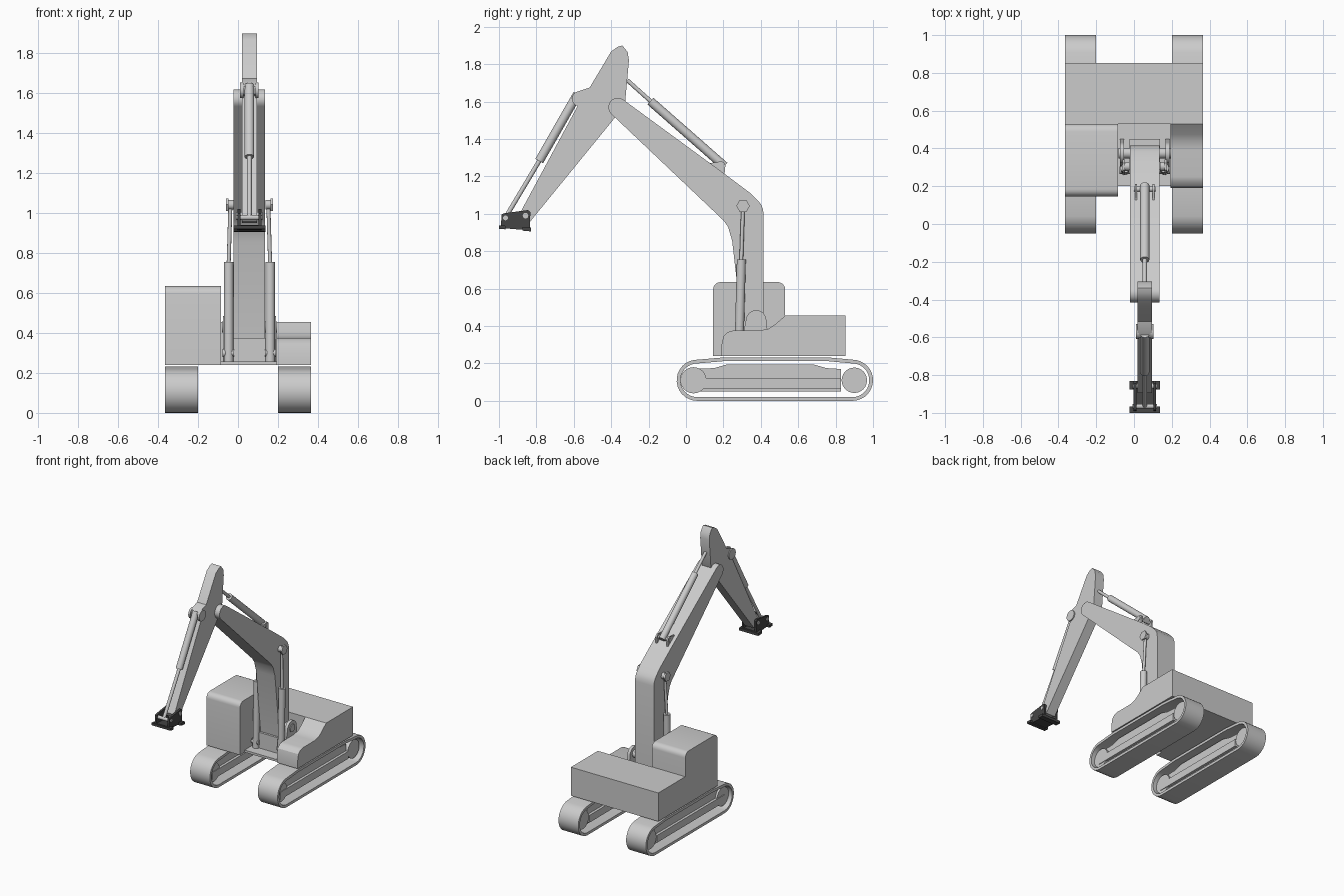
import bpy, bmesh, math
from mathutils import Vector

CX = 0.057  # x of the boom centre line


def finish(name, bm, mat=None):
    bmesh.ops.recalc_face_normals(bm, faces=bm.faces)
    me = bpy.data.meshes.new(name)
    bm.to_mesh(me)
    bm.free()
    for p in me.polygons:
        p.use_smooth = True
    me.set_sharp_from_angle(angle=math.radians(32))
    ob = bpy.data.objects.new(name, me)
    bpy.context.collection.objects.link(ob)
    if mat:
        me.materials.append(mat)
    return ob


def prism(name, prof, x0, x1, hole=None, mat=None):
    """Extrude a (y, z) profile along x; hole has the same point count."""
    bm = bmesh.new()
    n = len(prof)
    rings = [[[bm.verts.new((x, y, z)) for y, z in p] for x in (x0, x1)]
             for p in ([prof, hole] if hole else [prof])]
    for a, b in rings:
        for i in range(n):
            j = (i + 1) % n
            bm.faces.new((a[i], a[j], b[j], b[i]))
    for s in (0, 1):
        if hole:
            o, h = rings[0][s], rings[1][s]
            for i in range(n):
                j = (i + 1) % n
                bm.faces.new((o[i], o[j], h[j], h[i]))
        else:
            bm.faces.new(rings[0][s])
    return finish(name, bm, mat)


def rod(name, a, b, r, n=24, mat=None):
    a, b = Vector(a), Vector(b)
    bm = bmesh.new()
    bmesh.ops.create_cone(bm, cap_ends=True, segments=n, radius1=r, radius2=r, depth=(b - a).length)
    q = Vector((0, 0, 1)).rotation_difference(b - a)
    bmesh.ops.rotate(bm, verts=bm.verts, matrix=q.to_matrix())
    bmesh.ops.translate(bm, verts=bm.verts, vec=(a + b) / 2)
    return finish(name, bm, mat)


def pin(name, y, z, r, x0, x1, n=24, mat=None):
    return rod(name, (x0, y, z), (x1, y, z), r, n, mat)


def arc(cy, cz, r, a0, a1, n=8):
    return [(cy + r * math.cos(math.radians(a0 + (a1 - a0) * i / n)),
             cz + r * math.sin(math.radians(a0 + (a1 - a0) * i / n))) for i in range(n + 1)]


def box(name, x0, x1, y0, y1, z0, z1, mat=None):
    return prism(name, [(y0, z0), (y1, z0), (y1, z1), (y0, z1)], x0, x1, mat=mat)


def track_loop(r, top):
    return (arc(0.89, 0.11, r, -90, 80, 14) + [(0.76, top), (0.2, top)]
            + arc(0.06, 0.11, r, 100, 270, 14))


# Crawler tracks with their inner frames and wheels
for side, s in (("left", -1), ("right", 1)):
    prism(side + "_track", track_loop(0.11, 0.232), s * 0.2, s * 0.365, hole=track_loop(0.09, 0.212))
    prism(side + "_track_frame",
          [(0.02, 0.05), (0.83, 0.05), (0.83, 0.17), (0.75, 0.175), (0.68, 0.195),
           (0.22, 0.195), (0.15, 0.175), (0.02, 0.17)], s * 0.245, s * 0.32)
    box(side + "_frame_rail", s * 0.225, s * 0.34, 0.02, 0.83, 0.065, 0.12)
    pin(side + "_rear_wheel", 0.9, 0.11, 0.068, s * 0.23, s * 0.335)
    pin(side + "_front_wheel", 0.04, 0.11, 0.07, s * 0.23, s * 0.335)

# Upper body: counterweight, fender, floor and cab
box("counterweight", -0.365, 0.365, 0.53, 0.852, 0.24, 0.455)
prism("right_fender", [(0.19, 0.24), (0.19, 0.30), (0.2, 0.345), (0.222, 0.367), (0.25, 0.375),
                       (0.39, 0.375), (0.44, 0.385), (0.475, 0.408), (0.53, 0.455), (0.53, 0.24)],
      0.192, 0.365)
box("floor", -0.085, 0.192, 0.2, 0.53, 0.24, 0.257)
prism("cab", [(0.145, 0.24), (0.53, 0.24)] + arc(0.49, 0.595, 0.04, 0, 90, 5)
      + arc(0.185, 0.595, 0.04, 90, 180, 5), -0.365, -0.085)

# Boom foot and pivot lugs
box("boom_foot", CX - 0.08, CX + 0.08, 0.285, 0.45, 0.25, 0.375)
lug = [(0.3, 0.25), (0.45, 0.25), (0.435, 0.38)] + arc(0.375, 0.43, 0.055, 0, 180) + [(0.31, 0.38)]
for side, s in (("left", -1), ("right", 1)):
    prism(side + "_boom_lug", lug, CX + s * 0.11, CX + s * 0.132)
pin("boom_pivot", 0.375, 0.43, 0.028, CX - 0.138, CX + 0.138)

# Boom
prism("boom", arc(-0.365, 1.57, 0.05, 55, 225, 10)
      + [(0.2, 0.965), (0.225, 0.93), (0.247, 0.855), (0.302, 0.37), (0.415, 0.37), (0.415, 1.0),
         (0.41, 1.03), (0.398, 1.055), (0.38, 1.075), (0.345, 1.11), (0.225, 1.2)],
      CX - 0.079, CX + 0.079)

# Boom lift cylinders with hexagonal pin heads
for side, s in (("left", -1), ("right", 1)):
    x = CX + s * 0.104
    rod(side + "_lift_cylinder", (x, 0.283, 0.257), (x, 0.296, 0.755), 0.024)
    rod(side + "_lift_rod", (x, 0.295, 0.74), (CX + s * 0.095, 0.305, 1.04), 0.01, 16)
    pin(side + "_lift_eye", 0.305, 1.042, 0.024, CX + s * 0.08, CX + s * 0.108)
    pin(side + "_lift_pin_head", 0.305, 1.042, 0.036, CX + s * 0.105, CX + s * 0.118, 6)
    pin(side + "_lift_foot_pin", 0.285, 0.3, 0.02, CX + s * 0.078, CX + s * 0.134, 12)

# Arm
prism("arm", [(-0.34, 1.9), (-0.365, 1.893), (-0.4, 1.868), (-0.515, 1.675), (-0.575, 1.655),
              (-0.6, 1.635), (-0.598, 1.595), (-0.575, 1.585), (-0.895, 0.99), (-0.88, 0.96),
              (-0.84, 0.95), (-0.375, 1.52), (-0.325, 1.6), (-0.305, 1.82), (-0.312, 1.865)],
      CX - 0.038, CX + 0.038)

# Arm cylinder on top of the boom
rod("arm_cylinder", (CX, 0.205, 1.255), (CX, -0.19, 1.602), 0.024)
rod("arm_rod", (CX, -0.18, 1.594), (CX, -0.315, 1.715), 0.011, 16)
for side, s in (("left", -1), ("right", 1)):
    prism(side + "_arm_cylinder_lug", [(0.1, 1.27), (0.205, 1.2)] + arc(0.185, 1.255, 0.026, -20, 130, 6),
          CX + s * 0.04, CX + s * 0.052)
pin("arm_cylinder_pin", 0.185, 1.255, 0.014, CX - 0.056, CX + 0.056, 16)

# Bucket cylinder in front of the arm
rod("bucket_cylinder", (CX, -0.58, 1.64), (CX, -0.785, 1.282), 0.024)
rod("bucket_rod", (CX, -0.78, 1.29), (CX, -0.965, 0.98), 0.012, 16)
for side, s in (("left", -1), ("right", 1)):
    pin(side + "_bucket_cylinder_lug", -0.57, 1.615, 0.04, CX + s * 0.03, CX + s * 0.046)

# Tool coupler at the arm tip
dark = bpy.data.materials.new("dark_steel")
dark.diffuse_color = (0.06, 0.06, 0.06, 1)
for side, s in (("left", -1), ("right", 1)):
    prism(side + "_coupler_plate", [(-0.985, 0.998), (-0.97, 1.003), (-0.845, 1.02), (-0.832, 1.01),
                                    (-0.835, 0.925), (-0.99, 0.935)],
          CX + s * 0.045, CX + s * 0.06, mat=dark)
prism("coupler_base", [(-0.99, 0.94), (-0.84, 0.93), (-0.84, 0.912), (-0.99, 0.924)],
      CX - 0.06, CX + 0.06, mat=dark)
prism("coupler_front_bar", [(-1.0, 0.938), (-0.965, 0.936), (-0.965, 0.917), (-1.0, 0.92)],
      CX - 0.08, CX + 0.08, mat=dark)
prism("coupler_rear_bar", [(-0.875, 0.93), (-0.83, 0.926), (-0.83, 0.906), (-0.875, 0.91)],
      CX - 0.08, CX + 0.08, mat=dark)
pin("coupler_front_pin", -0.965, 0.978, 0.013, CX - 0.066, CX + 0.066, 16)
pin("coupler_rear_pin", -0.858, 0.99, 0.015, CX - 0.066, CX + 0.066, 16)
